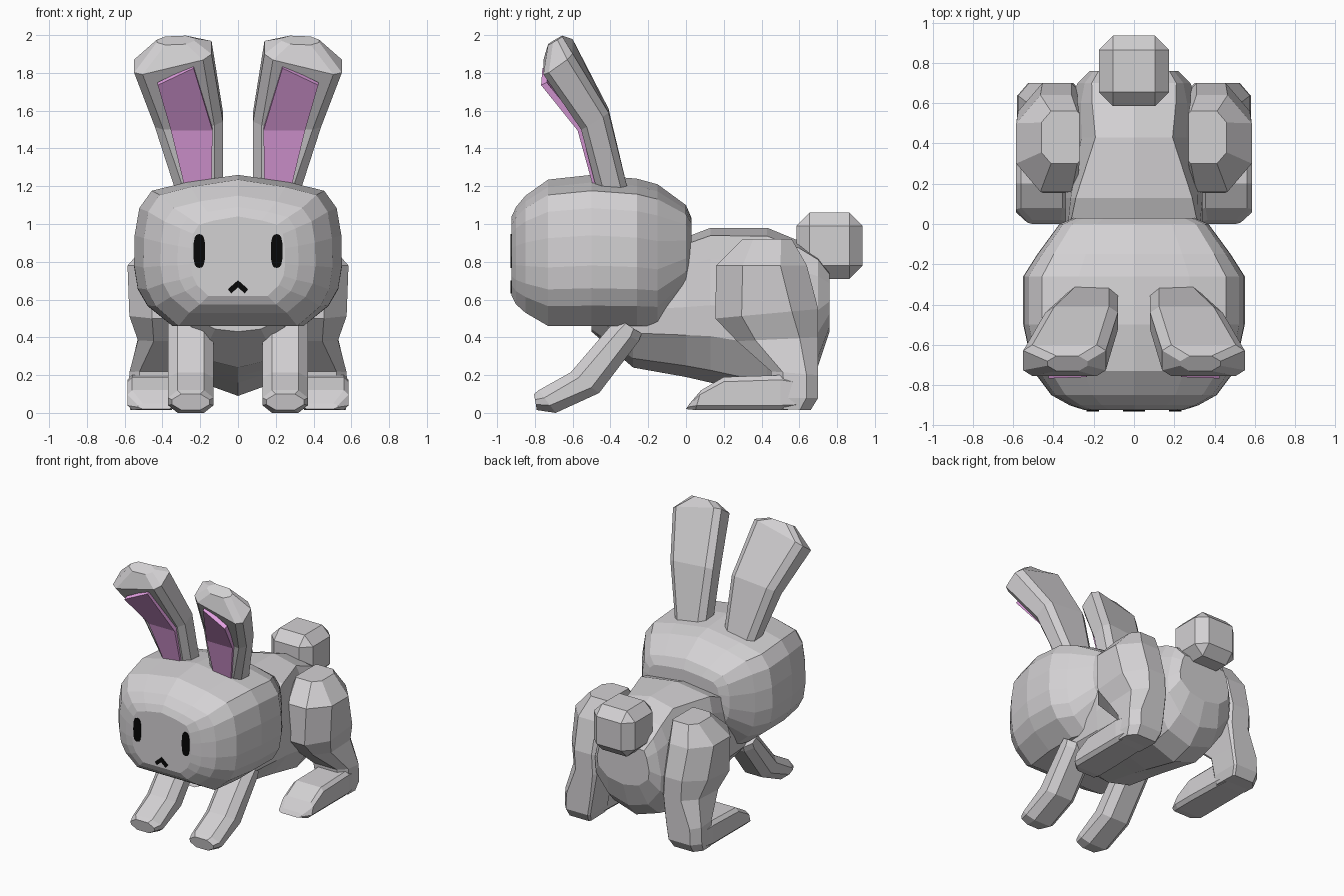
import bpy, bmesh, math

if "Cube" in bpy.data.objects:
    bpy.data.objects.remove(bpy.data.objects["Cube"])


def material(name, rgb):
    m = bpy.data.materials.new(name)
    m.diffuse_color = (*rgb, 1)
    m.use_nodes = True
    m.node_tree.nodes["Principled BSDF"].inputs["Base Color"].default_value = m.diffuse_color
    return m


GREY = material("grey_fur", (0.65, 0.635, 0.65))
PINK = material("inner_ear_pink", (0.78, 0.36, 0.77))
BLACK = material("black", (0.002, 0.002, 0.002))


def finish(name, bm, mat, mirror=False):
    bmesh.ops.recalc_face_normals(bm, faces=bm.faces)
    me = bpy.data.meshes.new(name)
    bm.to_mesh(me)
    bm.free()
    me.materials.append(mat)
    ob = bpy.data.objects.new(name, me)
    bpy.context.collection.objects.link(ob)
    if mirror:
        mod = ob.modifiers.new("mirror", 'MIRROR')
        mod.use_mirror_merge = False
    return ob


def loft(name, rings, mat, mirror=False):
    """Skin a list of equal-length point rings and cap both ends."""
    bm = bmesh.new()
    vs = [[bm.verts.new(p) for p in r] for r in rings]
    n = len(vs[0])
    for a, b in zip(vs, vs[1:]):
        for i in range(n):
            j = (i + 1) % n
            bm.faces.new((a[i], a[j], b[j], b[i]))
    bm.faces.new(vs[0])
    bm.faces.new(vs[-1])
    return finish(name, bm, mat, mirror)


def trunk(name, profile, sections):
    """Symmetric half profile (x, height 0..1) scaled to (y, half width, bottom, top, back width)."""
    rings = []
    for y, w, lo, hi, tw in sections:
        half = profile(tw)
        full = half + [(-x, t) for x, t in reversed(half) if x > 0]
        rings.append([(x * w, y, lo + t * (hi - lo)) for x, t in full])
    loft(name, rings, GREY)


def limb(name, sections, ci, co, cd):
    """Chamfered box rings: side point a, opposite side point b, x range, tilt, chamfer scale.
    Chamfers: ci inner x, co outer x, cd depth."""
    rings = []
    for (ya, za), (yb, zb), x0, x1, tilt, k in sections:
        f = min(0.35, k * cd / math.hypot(yb - ya, zb - za))
        fi = f * min(1, ci / co)
        i, o = ci * k, co * k
        pts = [(x0 + i, 0), (x1 - o, 0), (x1, f), (x1, 1 - f),
               (x1 - o, 1), (x0 + i, 1), (x0, 1 - fi), (x0, fi)]
        xm = (x0 + x1) / 2
        rings.append([(x, ya + u * (yb - ya), za + u * (zb - za) - tilt * (x - xm))
                      for x, u in pts])
    loft(name, rings, GREY, True)


def plate(name, outline, y, mat, mirror=False):
    """Thin plate facing the front, outline in x, z."""
    loft(name, [[(x, y + d, z) for x, z in outline] for d in (0.002, -0.007)], mat, mirror)


# Head
trunk("head",
      lambda tw: [(0, 1), (.5, .95), (.83, .895), (.95, .78), (.995, .6),
                  (1, .4), (.965, .25), (.87, .135), (.63, 0)],
      [(-.923, .25, .62, 1.04, 0), (-.9, .32, .575, 1.09, 0), (-.85, .41, .53, 1.15, 0),
       (-.73, .5, .46, 1.235, 0), (-.5, .55, .46, 1.26, 0), (-.26, .55, .46, 1.24, 0),
       (-.15, .48, .46, 1.21, 0), (0, .37, .63, 1.1, 0), (.03, .3, .75, 1.03, 0)])

# Body, broad at the shoulders and narrower over the back
trunk("body",
      lambda tw: [(0, 1), (tw, .95), ((1 + tw) / 2, .8), (1, .5), (.97, .3), (.6, .08), (0, 0)],
      [(-.5, .2, .43, .6, .6), (-.28, .33, .24, .85, .8), (0, .34, .19, .93, .93),
       (.13, .34, .16, .98, .85), (.43, .33, .09, .98, .58), (.6, .32, .14, .91, .65),
       (.70, .28, .25, .84, .75), (.76, .22, .43, .75, .8)])

# Tail
bm = bmesh.new()
bmesh.ops.create_cube(bm, size=0.35)
bmesh.ops.bevel(bm, geom=bm.edges[:], offset=0.07, segments=1, affect='EDGES')
bmesh.ops.translate(bm, verts=bm.verts, vec=(0, .76, .885))
finish("tail", bm, GREY)

# Ears with pink inner pads
limb("ears", [
    ((-.455, 1.10), (-.29, 1.10), .08, .32, 0, 1),
    ((-.475, 1.19), (-.31, 1.19), .08, .335, 0, 1),
    ((-.555, 1.51), (-.41, 1.60), .08, .44, .08, 1),
    ((-.755, 1.83), (-.60, 1.94), .14, .55, .24, 1),
    ((-.73, 1.95), (-.655, 1.995), .23, .43, .04, 1)], .045, .045, .035)
inner = [((.14, -.478, 1.19), (.28, -.478, 1.19)),
         ((.135, -.564, 1.50), (.355, -.564, 1.50)),
         ((.235, -.75, 1.83), (.425, -.757, 1.74))]
loft("inner_ears", [[(x, y + d, z + d / 2) for (x, y, z), d in
                     ((l, .02), (r, .02), (r, -.01), (l, -.01))] for l, r in inner], PINK, True)

# Front legs
limb("front_legs", [
    ((-.36, .50), (-.235, .42), .13, .37, 0, 1),
    ((-.40, .46), (-.25, .38), .13, .37, 0, 1),
    ((-.61, .215), (-.46, .105), .13, .37, 0, 1),
    ((-.78, .12), (-.69, 0), .13, .37, 0, 1),
    ((-.805, .10), (-.79, .015), .15, .35, 0, 1)], .05, .05, .05)

# Hind legs: thigh running down to the heel, then the foot
limb("hind_legs", [
    ((.30, .92), (.56, .92), .27, .46, 0, .4),
    ((.16, .78), (.64, .78), .28, .585, 0, 1),
    ((.155, .5), (.70, .55), .28, .575, 0, 1),
    ((.27, .38), (.70, .40), .28, .53, 0, .7),
    ((.45, .22), (.70, .2), .31, .575, 0, .45),
    ((.46, .08), (.70, .08), .33, .58, 0, .45),
    ((.46, .02), (.66, .015), .35, .57, 0, .4)], .03, .12, .14)
limb("hind_feet", [
    ((.02, .05), (0, .02), .34, .53, 0, 1),
    ((.08, .12), (.05, .015), .33, .585, 0, 1),
    ((.2, .19), (.2, .015), .33, .585, 0, 1),
    ((.5, .2), (.5, .015), .34, .585, 0, 1),
    ((.62, .18), (.62, .02), .36, .57, 0, 1)], .025, .025, .025)


# Eyes and mouth
def rounded(v):
    return math.copysign(abs(v) ** .7, v)


plate("eyes", [(.205 + .031 * rounded(math.cos(k * math.pi / 8)),
                .857 + .09 * rounded(math.sin(k * math.pi / 8))) for k in range(16)],
      -.923, BLACK, True)
plate("mouth", [(0, .702), (.054, .655), (.036, .633), (0, .664), (-.036, .633), (-.054, .655)],
      -.923, BLACK)
